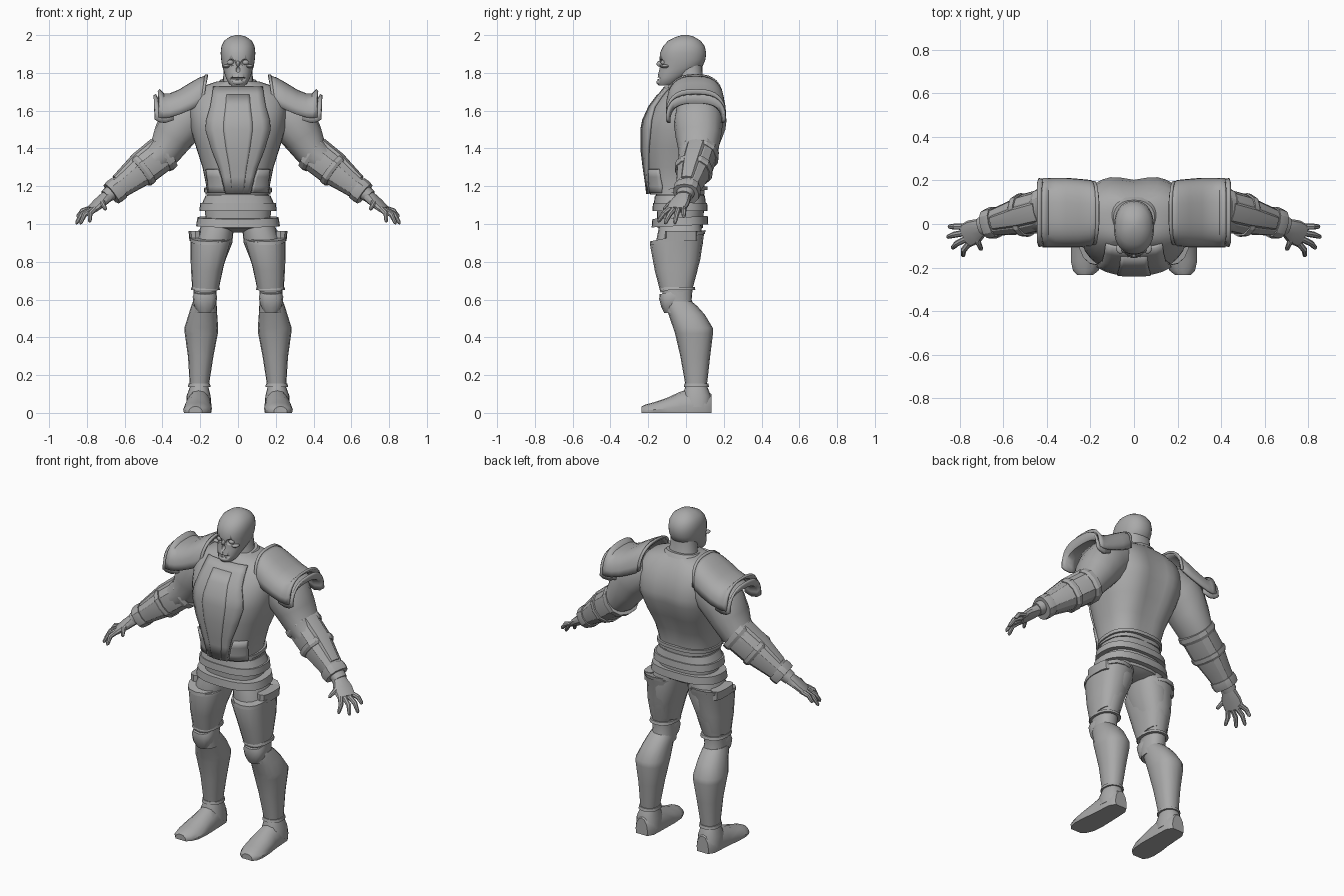
import bpy, bmesh, math
from mathutils import Vector

STEEL = bpy.data.materials.new("grey steel")
STEEL.diffuse_color = (0.4, 0.4, 0.4, 1)


def make(name, bm, mirror=False, angle=35, thick=0):
    bmesh.ops.recalc_face_normals(bm, faces=bm.faces)
    me = bpy.data.meshes.new(name)
    bm.to_mesh(me)
    bm.free()
    ob = bpy.data.objects.new(name, me)
    bpy.context.collection.objects.link(ob)
    me.materials.append(STEEL)
    bpy.ops.object.select_all(action='DESELECT')
    bpy.context.view_layer.objects.active = ob
    ob.select_set(True)
    bpy.ops.object.shade_smooth_by_angle(angle=math.radians(angle))
    if thick:
        mod = ob.modifiers.new("thickness", 'SOLIDIFY')
        mod.thickness, mod.offset = thick, 0
    if mirror:
        ob.modifiers.new("mirror", 'MIRROR')
    return ob


def grid(rows, closed=True, caps=True):
    """Skin a list of equal point rows."""
    bm = bmesh.new()
    vs = [[bm.verts.new(p) for p in r] for r in rows]
    n = len(rows[0])
    for a, b in zip(vs, vs[1:]):
        for i in range(n if closed else n - 1):
            j = (i + 1) % n
            bm.faces.new((a[i], a[j], b[j], b[i]))
    if closed and caps:
        bm.faces.new(vs[0])
        bm.faces.new(vs[-1])
    return bm


def spow(v, e):
    return math.copysign(abs(v) ** e, v)


def oval(c, u, v, p, n):
    pts = []
    for i in range(n):
        a = 2 * math.pi * i / n
        pts.append(Vector(c) + u * spow(math.cos(a), 2 / p) + v * spow(math.sin(a), 2 / p))
    return pts


def stack(name, rings, p=2.3, n=20, tilt=0, **kw):
    """Upright loft; ring = z, x min, x max, y min, y max. tilt raises the back edge."""
    rows = []
    for z, x0, x1, y0, y1 in rings:
        rows.append(oval(((x0 + x1) / 2, (y0 + y1) / 2, z), Vector(((x1 - x0) / 2, 0, 0)),
                         Vector((0, (y1 - y0) / 2, tilt)), p, n))
    return make(name, grid(rows), **kw)


def limb(name, rings, p=2.2, n=16, **kw):
    """Loft along a path; ring = centre, depth radius, height radius."""
    rows = []
    for i, (c, a, b) in enumerate(rings):
        d = (Vector(rings[min(i + 1, len(rings) - 1)][0]) - Vector(rings[max(i - 1, 0)][0])).normalized()
        u = d.cross(Vector((0, 0, 1))).normalized()
        rows.append(oval(c, u * a, u.cross(d) * b, p, n))
    return make(name, grid(rows), mirror=True, **kw)


# Torso: z, half width, front y, back y, spine groove
TORSO = [(1.155, .172, -.19, .105, .01), (1.2, .168, -.195, .105, .01), (1.3, .188, -.21, .135, .02),
         (1.4, .22, -.222, .185, .025), (1.5, .25, -.222, .222, .025), (1.55, .255, -.212, .228, .025),
         (1.62, .262, -.18, .212, .02), (1.68, .25, -.135, .185, .015), (1.725, .2, -.1, .15, .01),
         (1.755, .11, -.07, .115, 0)]
rows = []
for z, w, f, b, g in TORSO:
    ring = oval((0, (f + b) / 2, z), Vector((w, 0, 0)), Vector((0, (b - f) / 2, 0)), 2.5, 36)
    for q in ring:
        if q.y > (f + b) / 2:
            q.y -= g * max(0, 1 - abs(q.x) / .12)
    rows.append(ring)
make("torso_armour", grid(rows))


def chest(x, z):
    """Front surface of the torso."""
    for a, b in zip(TORSO, TORSO[1:]):
        if a[0] <= z <= b[0]:
            t = (z - a[0]) / (b[0] - a[0])
            w, f, k = (a[i] + (b[i] - a[i]) * t for i in (1, 2, 3))
            return (f + k) / 2 - (k - f) / 2 * max(0, 1 - abs(x / w) ** 2.5) ** .4


def chest_plate(name, edges, lift, mirror=False):
    """Raised plate; edge = z, left x, right x."""
    rows = []
    for z, x0, x1 in edges:
        xs = [x0 + (x1 - x0) * i / 8 for i in range(9)]
        rows.append([(x, chest(x, z) - lift, z) for x in xs])
    make(name, grid(rows, closed=False), mirror=mirror, thick=.016)


HALF = [(1.16, .065), (1.25, .085), (1.3, .1), (1.4, .14), (1.5, .17), (1.55, .165), (1.62, .145),
        (1.68, .135), (1.722, .13)]
chest_plate("breastplate", [(z, -w, w) for z, w in HALF], .008)
chest_plate("breast_ridge", [(z, -w * .45, w * .45) for z, w in HALF[:-1]], .012)
chest_plate("belly_plate", [(1.165, .07, .155), (1.2, .078, .155), (1.25, .09, .16), (1.29, .105, .165)], .004, True)
stack("waist_rim", [(1.17, -.18, .18, -.185, .115), (1.19, -.18, .18, -.185, .115)], 2.5, 32, .01)

# Belt bands and pelvis
stack("pelvis", [(.955, -.06, .06, -.08, .05), (.98, -.17, .17, -.15, .09), (1.08, -.175, .175, -.155, .095),
                 (1.17, -.16, .16, -.16, .095)], 2.5, 28)
stack("upper_belt", [(1.11, -.19, .19, -.17, .105), (1.15, -.172, .172, -.165, .1)], 2.6, 28)
stack("middle_belt", [(1.07, -.205, .205, -.178, .115), (1.11, -.2, .2, -.175, .112)], 2.6, 28)
stack("lower_belt", [(.99, -.222, .222, -.182, .118), (1.035, -.215, .215, -.178, .115)], 2.6, 28, .008)

# Neck and collar
stack("neck", [(1.72, -.1, .1, -.05, .11), (1.76, -.08, .08, -.04, .09), (1.86, -.072, .072, -.05, .085)])
stack("collar", [(1.735, -.12, .12, -.078, .125), (1.76, -.095, .095, -.06, .11)], 2.3, 24, .012)

# Skull with carved sockets, nose and mouth
head = stack("head", [(1.732, -.035, .035, -.145, -.07), (1.745, -.05, .05, -.15, -.045),
                      (1.775, -.064, .064, -.15, -.01), (1.805, -.074, .074, -.145, .05),
                      (1.835, -.084, .084, -.138, .088), (1.87, -.089, .089, -.14, .103),
                      (1.905, -.092, .092, -.138, .107), (1.94, -.088, .088, -.122, .1),
                      (1.97, -.073, .073, -.095, .078), (1.99, -.045, .045, -.055, .045),
                      (2.0, -.015, .015, -.02, .015)], 2.25, 32, angle=40)


def ball(name, c, r, mirror=False):
    bm = bmesh.new()
    bmesh.ops.create_uvsphere(bm, u_segments=16, v_segments=10, radius=1)
    for v in bm.verts:
        v.co = Vector(c) + Vector(a * b for a, b in zip(v.co, r))
    return make(name, bm, mirror)


for c, r in [((.04, -.137, 1.855), (.026, .02, .019)), ((-.04, -.137, 1.855), (.026, .02, .019)),
             ((0, -.147, 1.818), (.012, .018, .017)), ((0, -.145, 1.772), (.05, .02, .004)),
             ((.085, -.085, 1.79), (.014, .035, .028)), ((-.085, -.085, 1.79), (.014, .035, .028))]:
    cutter = ball("cutter", c, r)
    cutter.hide_render = True
    mod = head.modifiers.new("carve", 'BOOLEAN')
    mod.object, mod.solver = cutter, 'EXACT'
    bpy.context.view_layer.objects.active = head
    bpy.ops.object.modifier_apply(modifier=mod.name)
    bpy.data.objects.remove(cutter)
ball("eye", (.04, -.118, 1.855), (.018, .016, .014), True)
ball("cheekbone", (.062, -.112, 1.835), (.02, .024, .009), True)
ball("nose_bridge", (0, -.138, 1.848), (.01, .018, .016))
ball("chin", (0, -.135, 1.75), (.034, .022, .016))

# Pauldrons: saddle shells; section = x, top z, end z, front y, back y
def shell(name, sections, thick):
    rows = []
    for x, top, end, f, b in sections:
        row = []
        for i in range(17):
            a = math.pi * i / 16
            row.append((x + .02 * (1 - math.sin(a)) * (x < .2), (f + b) / 2 - (b - f) / 2 * spow(math.cos(a), .75),
                        end + (top - end) * math.sin(a) ** .75))
        rows.append(row)
    make(name, grid(rows, closed=False), mirror=True, thick=thick)


shell("pauldron", [(.165, 1.78, 1.65, -.085, .185), (.2, 1.77, 1.63, -.095, .195), (.25, 1.742, 1.605, -.1, .2),
                   (.31, 1.705, 1.58, -.1, .205), (.36, 1.685, 1.565, -.1, .205), (.395, 1.685, 1.56, -.1, .205),
                   (.42, 1.71, 1.565, -.1, .205)], .014)
shell("pauldron_lower_rim", [(.34, 1.665, 1.55, -.09, .195), (.385, 1.645, 1.535, -.09, .195),
                             (.42, 1.645, 1.54, -.095, .2), (.44, 1.685, 1.555, -.1, .205)], .014)
shell("pauldron_inner_trim", [(.16, 1.788, 1.645, -.09, .19), (.175, 1.784, 1.64, -.093, .193)], .012)

# Arms
limb("upper_arm", [((.17, .07, 1.63), .1, .1), ((.25, .07, 1.585), .125, .125), ((.3, .065, 1.53), .13, .122),
                   ((.345, .065, 1.46), .12, .108), ((.39, .065, 1.385), .105, .09), ((.47, .05, 1.32), .09, .075),
                   ((.6, .02, 1.22), .06, .05), ((.7, -.01, 1.145), .043, .036)])


def along(t, lift=0):
    return (.39 + .28 * t, .07 - .07 * t, 1.375 - .215 * t + lift)


def cuff(name, steps, n=12):
    limb(name, [(along(t), r * 1.08, r) for t, r in steps], 2.4, n, angle=25)


cuff("forearm_guard", [(.02, .09), (.35, .088), (.7, .068), (.98, .054)])
cuff("elbow_band", [(-.02, .098), (.05, .1), (.1, .093)])
cuff("middle_band", [(.38, .094), (.44, .094), (.48, .086)])
cuff("wrist_band", [(.86, .066), (.93, .068), (1.0, .064)])
limb("forearm_plate", [(along(.06, .012), .055, .094), (along(.4, .012), .052, .09),
                       (along(.84, .01), .036, .062)], 4, 12, angle=25)

# Hands
limb("palm", [((.66, 0, 1.17), .035, .032), ((.7, -.015, 1.14), .042, .03), ((.735, -.035, 1.11), .058, .025),
              ((.775, -.055, 1.075), .056, .018)], 2.5, 12)
FINGERS = [("little_finger", (.772, -.012, 1.085), (.852, -.012, 1.035)),
           ("ring_finger", (.775, -.04, 1.08), (.858, -.06, 1.0)),
           ("middle_finger", (.77, -.068, 1.075), (.835, -.112, 1.0)),
           ("index_finger", (.757, -.09, 1.08), (.785, -.148, 1.01)),
           ("thumb", (.71, -.045, 1.125), (.7, -.12, 1.075))]
for name, a, b in FINGERS:
    a, b = Vector(a), Vector(b)
    mid = (a + b) / 2 + Vector((.012, 0, .01))
    limb(name, [(a, .015, .015), (mid, .014, .014), (b * .85 + mid * .15, .01, .01), (b, .004, .004)], 2, 8)

# Legs
stack("thigh", [(.64, .115, .235, -.12, .03), (.75, .09, .24, -.14, .06), (.9, .03, .235, -.16, .09),
                (1.0, .02, .19, -.14, .08)], mirror=True)
stack("thigh_guard", [(.665, .1, .243, -.135, .042), (.78, .075, .25, -.165, .075), (.915, .035, .252, -.19, .095),
                      (.93, .035, .254, -.188, .1)], 2.5, 16, .028, mirror=True)
stack("thigh_top_rim", [(.918, .05, .256, -.192, .1), (.938, .05, .258, -.19, .104)], 2.5, 16, .03, mirror=True)
stack("hip_flange", [(.91, .19, .257, -.11, .06), (.962, .19, .262, -.11, .06)], 3, 12, mirror=True)
stack("thigh_lower_rim", [(.65, .095, .25, -.142, .05), (.667, .098, .246, -.138, .046)], 2.4, 16, mirror=True)
stack("knee", [(.53, .11, .24, -.11, .05), (.6, .115, .235, -.125, .03), (.66, .115, .235, -.125, .035)], mirror=True)
stack("knee_guard", [(.54, .135, .215, -.115, -.03), (.57, .117, .235, -.13, -.03), (.615, .11, .24, -.142, -.02),
                     (.64, .12, .23, -.14, -.02)], 2.5, 12, .012, mirror=True)
stack("shin_guard", [(.14, .155, .255, -.002, .11), (.3, .13, .265, -.03, .128), (.42, .107, .282, -.058, .143),
                     (.45, .105, .284, -.068, .142), (.52, .11, .262, -.092, .1), (.565, .113, .248, -.11, .06),
                     (.59, .12, .238, -.11, .03)], 2.3, 16, mirror=True)
stack("ankle_rim", [(.138, .145, .265, -.012, .122), (.155, .148, .262, -.008, .118)], 2.3, 16, mirror=True)

# Boots
stack("ankle", [(.03, .14, .275, -.02, .135), (.09, .145, .272, -.02, .132), (.15, .16, .25, 0, .108)], mirror=True)
rows = []
for y, x, w, h in [(-.235, .225, .035, .034), (-.215, .222, .058, .044), (-.17, .217, .073, .056),
                   (-.1, .213, .075, .08), (-.03, .209, .069, .112), (.03, .208, .066, .13),
                   (.1, .207, .062, .12), (.135, .207, .04, .1)]:
    rows.append([(x + w * s, y, h * k) for s, k in
                 [(-.95, 0), (-1, .3), (-.85, .65), (-.45, .93), (0, 1), (.45, .93), (.85, .65), (1, .3), (.95, 0)]])
make("boot", grid(rows), mirror=True)
